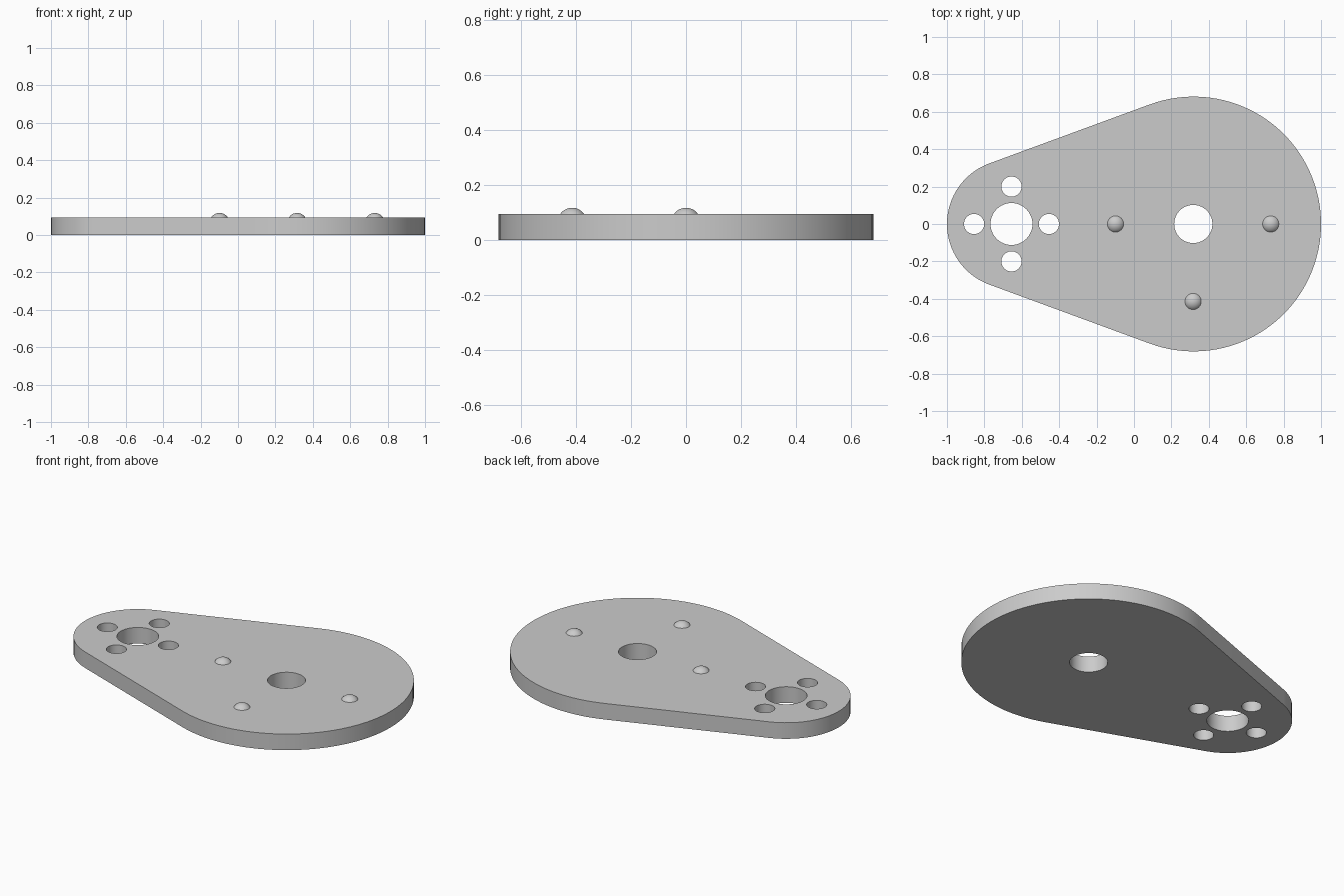
import bpy
from math import acos, cos, sin, pi, radians

if "Cube" in bpy.data.objects:
    bpy.data.objects.remove(bpy.data.objects["Cube"], do_unlink=True)

THICK = 0.095
BIG_X, BIG_R = 0.319, 0.681
SMALL_X, SMALL_R = -0.655, 0.345

grey = bpy.data.materials.new("plain grey")
grey.use_nodes = True
colour = (0.6, 0.6, 0.6, 1)
grey.diffuse_color = colour
grey.node_tree.nodes["Principled BSDF"].inputs["Base Color"].default_value = colour


def arc(cx, cy, r, start, end, steps):
    return [(cx + r * cos(start + (end - start) * i / steps),
             cy + r * sin(start + (end - start) * i / steps))
            for i in range(steps + 1)]


def add_loop(curve, points):
    spline = curve.splines.new('POLY')
    spline.points.add(len(points) - 1)
    for p, (x, y) in zip(spline.points, points):
        p.co = (x, y, 0, 1)
    spline.use_cyclic_u = True


def smooth(obj):
    bpy.ops.object.select_all(action='DESELECT')
    obj.select_set(True)
    bpy.context.view_layer.objects.active = obj
    bpy.ops.object.shade_smooth_by_angle(angle=radians(35))


# Plate outline: two arcs joined by their common tangents
curve = bpy.data.curves.new("plate_profile", 'CURVE')
curve.dimensions = '2D'
curve.fill_mode = 'BOTH'
curve.extrude = THICK / 2
tangent = pi - acos((BIG_R - SMALL_R) / (BIG_X - SMALL_X))
add_loop(curve, arc(BIG_X, 0, BIG_R, -tangent, tangent, 72)
         + arc(SMALL_X, 0, SMALL_R, tangent, 2 * pi - tangent, 32))

# Through holes: shaft hole, hub hole and four screw holes around the hub
holes = [(BIG_X - 0.002, 0, 0.102), (SMALL_X, 0, 0.112)]
for k in range(4):
    a = k * pi / 2
    holes.append((SMALL_X + 0.2 * cos(a), 0.2 * sin(a), 0.054))
for x, y, r in holes:
    add_loop(curve, arc(x, y, r, 0, 2 * pi, 48)[:-1])

plate = bpy.data.objects.new("plate", curve)
bpy.context.collection.objects.link(plate)
plate.location.z = THICK / 2
bpy.ops.object.select_all(action='DESELECT')
plate.select_set(True)
bpy.context.view_layer.objects.active = plate
bpy.ops.object.convert(target='MESH')
plate = bpy.context.object
plate.name = "plate"
bpy.ops.object.mode_set(mode='EDIT')
bpy.ops.mesh.select_all(action='SELECT')
bpy.ops.mesh.remove_doubles(threshold=0.0005)
bpy.ops.mesh.normals_make_consistent(inside=False)
bpy.ops.object.mode_set(mode='OBJECT')
plate.data.materials.clear()
plate.data.materials.append(grey)
smooth(plate)

# Ball bumps sunk into the top face
BALL_R = 0.053
bumps = {"left_bump": (0.731, 0), "right_bump": (-0.099, 0), "front_bump": (0.316, -0.414)}
for name, (x, y) in bumps.items():
    bpy.ops.mesh.primitive_uv_sphere_add(segments=32, ring_count=24, radius=BALL_R,
                                         location=(x, y, 0.118 - BALL_R))
    ball = bpy.context.object
    ball.name = name
    ball.data.materials.append(grey)
    smooth(ball)
